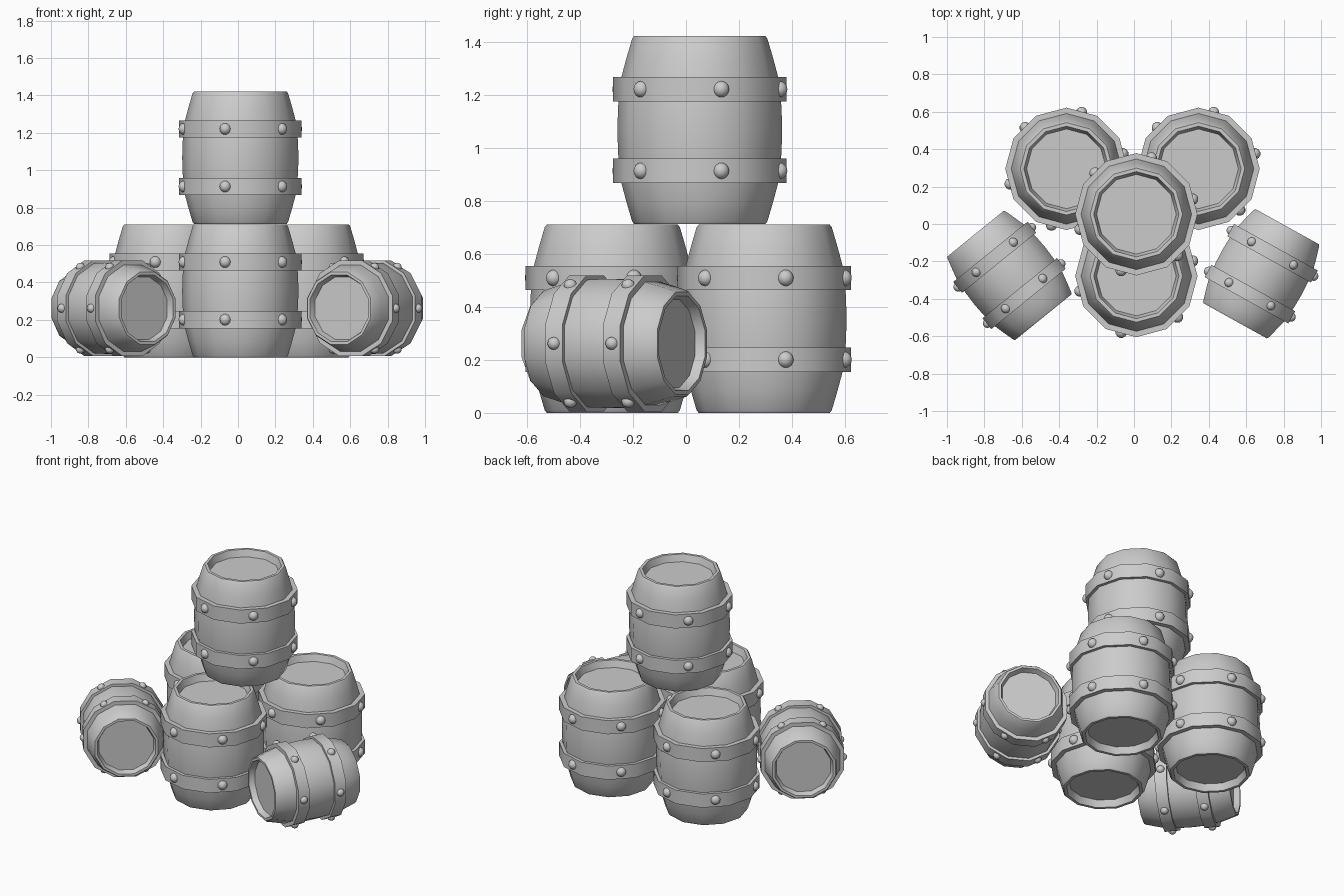
import bpy
import bmesh
from math import radians, cos, sin
from mathutils import Matrix, Vector

SIDES = 12
HALF = 0.355  # half the barrel height

cube = bpy.data.objects.get("Cube")
if cube:
    bpy.data.objects.remove(cube, do_unlink=True)


def lathe(bm, profile, closed):
    """Revolve (radius, z) points; close the profile or cap both ends."""
    rings = []
    for r, z in profile:
        angles = [radians(360 * i / SIDES) for i in range(SIDES)]
        rings.append([bm.verts.new((r * cos(a), r * sin(a), z)) for a in angles])
    pairs = list(zip(rings, rings[1:]))
    if closed:
        pairs.append((rings[-1], rings[0]))
    else:
        bm.faces.new(rings[0])
        bm.faces.new(rings[-1])
    for low, high in pairs:
        for i in range(SIDES):
            j = (i + 1) % SIDES
            bm.faces.new((low[i], low[j], high[j], high[i]))


def finish(bm, name):
    bmesh.ops.recalc_face_normals(bm, faces=bm.faces)
    mesh = bpy.data.meshes.new(name)
    bm.to_mesh(mesh)
    bm.free()
    return mesh


def make_body():
    # Bulging staves with a chamfered rim and a recessed lid at each end
    upper = [(0.311, 0), (0.308, 0.09), (0.297, 0.195), (0.277, 0.27),
             (0.255, 0.345), (0.247, HALF), (0.228, HALF), (0.213, 0.31)]
    lower = [(r, -z) for r, z in reversed(upper[1:])]
    bm = bmesh.new()
    lathe(bm, lower + upper, closed=False)
    return finish(bm, "barrel_body")


def make_hoops():
    # Two flat metal bands
    bm = bmesh.new()
    for side in (-1, 1):
        ring = [(0.28, 0.108), (0.327, 0.108), (0.327, 0.2), (0.28, 0.2)]
        lathe(bm, [(r, side * z) for r, z in ring], closed=True)
    return finish(bm, "barrel_hoops")


def make_rivets():
    # Six round studs on each band, centred on alternate faces
    bm = bmesh.new()
    for z in (-0.154, 0.154):
        for k in range(6):
            spot = Matrix.Rotation(radians(15 + 60 * k), 4, "Z") @ Matrix.Translation((0.311, 0, z))
            bmesh.ops.create_uvsphere(bm, u_segments=12, v_segments=8, radius=0.031, matrix=spot)
    return finish(bm, "barrel_rivets")


parts = {"body": make_body(), "hoops": make_hoops(), "rivets": make_rivets()}


def place_barrel(name, matrix):
    for part, mesh in parts.items():
        obj = bpy.data.objects.new(f"{name}_{part}", mesh)
        obj.matrix_world = matrix
        bpy.context.collection.objects.link(obj)


# Upright barrels: three on the ground, one stacked on top
for name, spot in {
    "front_barrel": (0.0125, -0.278, HALF),
    "back_left_barrel": (0.345, 0.295, HALF),
    "back_right_barrel": (-0.361, 0.295, HALF),
    "top_barrel": (0.0125, 0.052, 3 * HALF + 0.002),
}.items():
    place_barrel(name, Matrix.Translation(spot))

# Smaller barrels lying on their sides
for name, x, y, heading in (("lying_right_barrel", -0.666, -0.275, -51),
                            ("lying_left_barrel", 0.68, -0.266, -119)):
    place_barrel(name, Matrix.Translation((x, y, 0.262))
                 @ Matrix.Rotation(radians(heading), 4, "Z")
                 @ Matrix.Rotation(radians(90), 4, "Y")
                 @ Matrix.Rotation(radians(15), 4, "Z")
                 @ Matrix.Scale(0.81, 4))

# Smooth the shared meshes once, keeping rims and band edges sharp
bpy.ops.object.select_all(action="DESELECT")
for part in parts:
    obj = bpy.data.objects[f"top_barrel_{part}"]
    obj.select_set(True)
    bpy.context.view_layer.objects.active = obj
bpy.ops.object.shade_smooth_by_angle(angle=radians(35))
